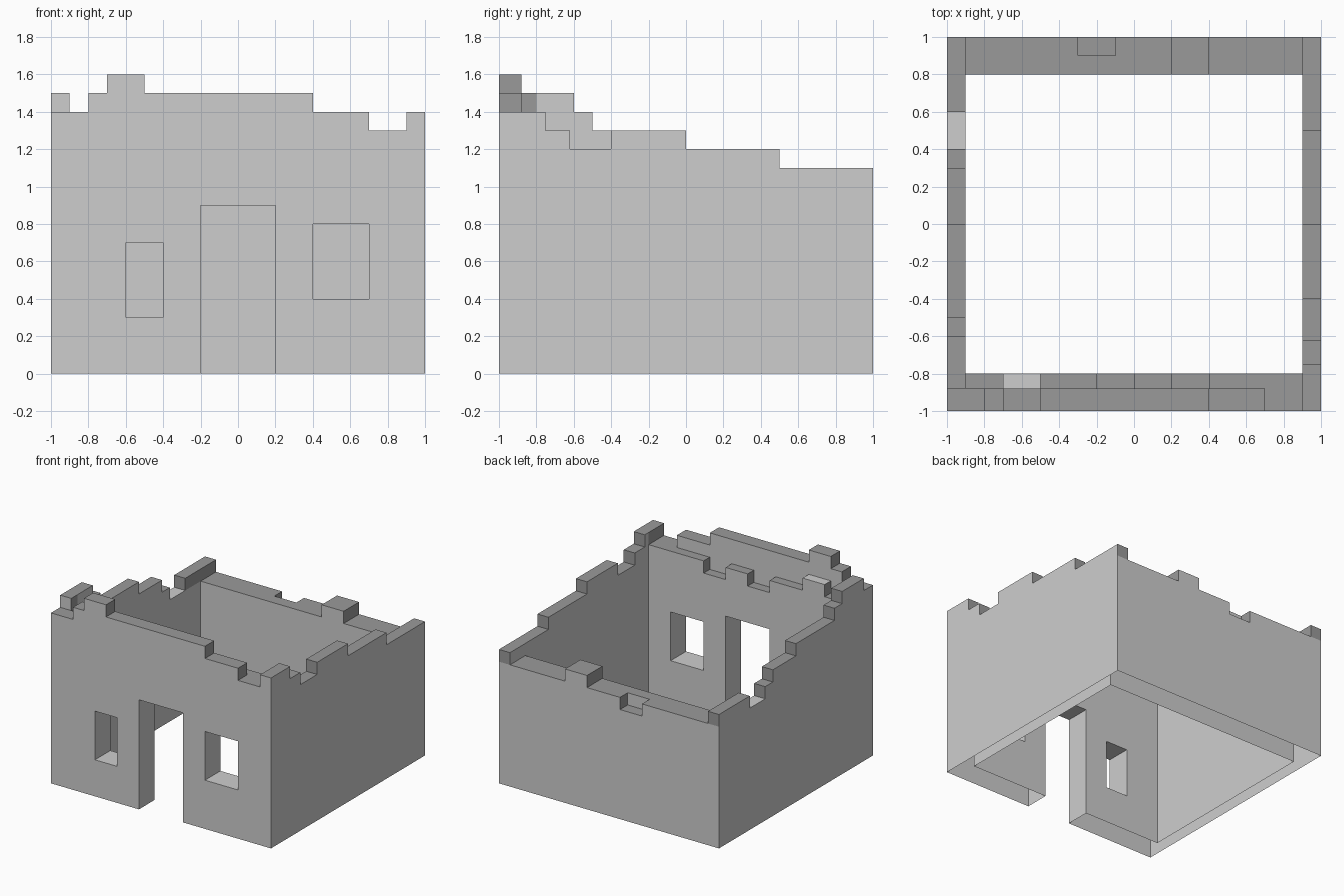
import bpy
import bmesh
import math
from mathutils import Vector

cube = bpy.data.objects.get("Cube")
if cube:
    bpy.data.objects.remove(cube, do_unlink=True)


def material(name, grey):
    mat = bpy.data.materials.new(name)
    mat.use_nodes = True
    colour = (grey, grey, grey, 1)
    mat.diffuse_color = colour
    mat.node_tree.nodes["Principled BSDF"].inputs["Base Color"].default_value = colour
    return mat


plaster = material("light_grey_plaster", 0.617)
rubble = material("dark_grey_rubble", 0.323)


def prism(name, outline, along, near, far):
    """Extrude an outline of (position, height) points into a wall running along 'x' or 'y'."""
    def place(p, d):
        return (p[0], d, p[1]) if along == 'x' else (d, p[0], p[1])
    bm = bmesh.new()
    face = bm.faces.new([bm.verts.new(place(p, near)) for p in outline])
    side = bmesh.ops.extrude_face_region(bm, geom=[face])["geom"]
    shift = Vector(place((0, 0), far - near))
    bmesh.ops.translate(bm, vec=shift, verts=[g for g in side if isinstance(g, bmesh.types.BMVert)])
    bmesh.ops.recalc_face_normals(bm, faces=bm.faces)
    mesh = bpy.data.meshes.new(name)
    bm.to_mesh(mesh)
    bm.free()
    mesh.materials.append(plaster)
    obj = bpy.data.objects.new(name, mesh)
    bpy.context.collection.objects.link(obj)
    return obj


def stepped_wall(name, steps, end, along, near, far):
    """Wall with a crumbled top: each step is (start, height)."""
    stops = [s for s, _ in steps[1:]] + [end]
    outline = [(steps[0][0], 0)]
    for (start, height), stop in zip(steps, stops):
        outline += [(start, height), (stop, height)]
    return prism(name, outline + [(end, 0)], along, near, far)


def box(name, x0, x1, z0, z1, near, far):
    return prism(name, [(x0, z0), (x0, z1), (x1, z1), (x1, z0)], 'x', near, far)


def combine(target, other, operation):
    mod = target.modifiers.new(operation.lower(), 'BOOLEAN')
    mod.object, mod.operation, mod.solver = other, operation, 'EXACT'
    bpy.context.view_layer.objects.active = target
    bpy.ops.object.modifier_apply(modifier=mod.name)
    bpy.data.objects.remove(other, do_unlink=True)


# Front wall: taller outer leaf and broken inner leaf
walls = stepped_wall("ruined_walls", [
    (-1, 1.4), (-0.8, 1.5), (-0.7, 1.6), (-0.5, 1.5), (0.4, 1.4), (0.7, 1.3), (0.9, 1.4),
], 1, 'x', -1, -0.88)
inner_leaf = stepped_wall("front_inner_leaf", [
    (-0.95, 1.3), (-0.7, 1.4), (-0.5, 1.3), (-0.2, 1.2), (0, 1.3), (0.2, 1.2), (0.4, 1.3),
], 0.95, 'x', -0.92, -0.8)

# Side walls, crumbling down towards the back
left_side = stepped_wall("left_wall", [
    (-1, 1.4), (-0.75, 1.3), (-0.62, 1.2), (-0.4, 1.3), (0, 1.2), (0.5, 1.1),
], 1, 'y', 0.9, 1)
right_side = stepped_wall("right_wall", [
    (-0.88, 1.5), (-0.6, 1.4), (-0.5, 1.3), (0, 1.2), (0.3, 1.1), (0.4, 1.0), (0.6, 1.1),
], 1, 'y', -1, -0.9)

# Back wall
back = stepped_wall("back_wall", [(-0.95, 1.0), (0.2, 1.1), (0.4, 1.0)], 0.95, 'x', 0.8, 1)

for part in (inner_leaf, left_side, right_side, back):
    combine(walls, part, 'UNION')

# Doorway, two windows and a notch in the back wall
for opening in (
    box("doorway", -0.2, 0.2, -0.1, 0.9, -1.1, -0.7),
    box("narrow_window", -0.6, -0.4, 0.3, 0.7, -1.1, -0.7),
    box("wide_window", 0.4, 0.7, 0.4, 0.8, -1.1, -0.7),
    box("back_notch", -0.3, -0.1, 0.9, 1.2, 0.9, 1.1),
):
    combine(walls, opening, 'DIFFERENCE')


def is_rubble(face):
    """Broken tops and the risers between their steps."""
    c, n = face.calc_center_median(), face.normal
    x, y = abs(c.x), abs(c.y)
    if c.z < 0.85:
        return False
    if n.z > 0.5:
        clean_front = -0.7 < c.x < -0.5 and -0.88 < c.y < -0.8
        clean_side = c.x < -0.9 and 0.4 < c.y < 0.6
        return not (clean_front or clean_side)
    if abs(n.x) > 0.5:
        return y > 0.8 and x < 0.95
    if abs(n.y) > 0.5:
        return x > 0.9 and (y < 0.79 or c.y > 0.99 and c.z > 1)
    return False


walls.data.materials.clear()
for mat in (plaster, rubble):
    walls.data.materials.append(mat)

bm = bmesh.new()
bm.from_mesh(walls.data)
bmesh.ops.remove_doubles(bm, verts=bm.verts, dist=0.0005)

# Cut where rubble meets plaster on one plane, then colour by position and direction
for point, normal in (((0, 0, 1), (0, 0, 1)), ((0, -0.8, 0), (0, 1, 0))):
    bmesh.ops.bisect_plane(bm, geom=bm.verts[:] + bm.edges[:] + bm.faces[:], dist=0.0005,
                           plane_co=point, plane_no=normal)
bm.normal_update()
for face in bm.faces:
    face.material_index = int(is_rubble(face))

# Merge coplanar pieces, and leave the hollow walls open underneath
bmesh.ops.dissolve_limit(bm, angle_limit=math.radians(1), verts=bm.verts, edges=bm.edges,
                         delimit={'MATERIAL'})
underside = [f for f in bm.faces if f.calc_center_median().z < 0.001]
bmesh.ops.delete(bm, geom=underside, context='FACES')
bm.to_mesh(walls.data)
bm.free()
